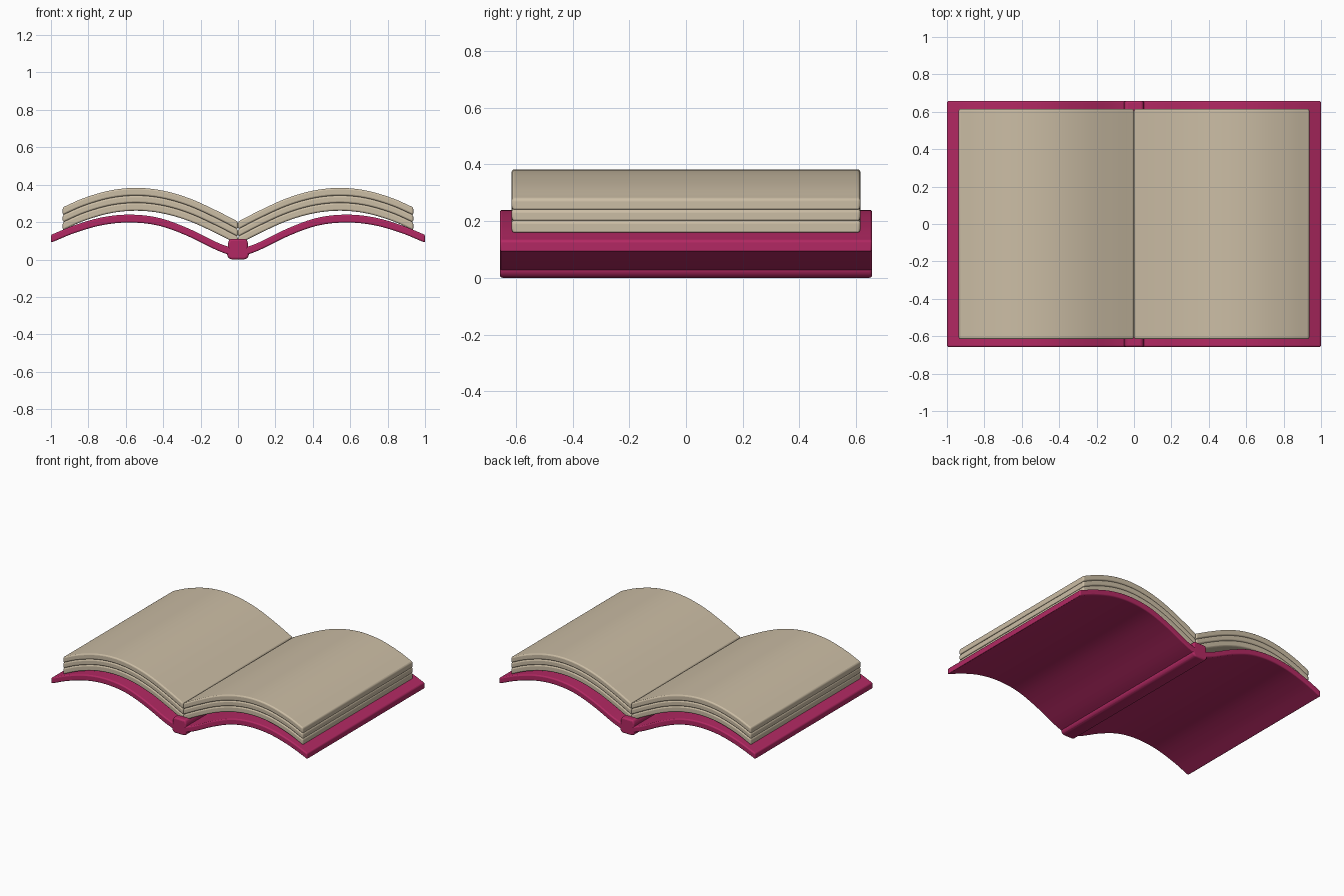
import bpy, bmesh, math

if "Cube" in bpy.data.objects:
    bpy.data.objects.remove(bpy.data.objects["Cube"])


def material(name, rgb):
    m = bpy.data.materials.new(name)
    m.diffuse_color = (*rgb, 1)
    m.use_nodes = True
    m.node_tree.nodes["Principled BSDF"].inputs["Base Color"].default_value = m.diffuse_color
    return m


COVER = material("magenta cover", (0.45, 0.022, 0.125))
PAPER = material("cream paper", (0.60, 0.51, 0.375))


def smooth_curve(pts, steps=6):
    """Catmull-Rom curve through the given (x, z) points."""
    p = [tuple(2 * a - b for a, b in zip(pts[0], pts[1]))] + pts
    p.append(tuple(2 * a - b for a, b in zip(pts[-1], pts[-2])))
    out = []
    for i in range(1, len(p) - 2):
        for s in range(steps):
            t = s / steps
            out.append(tuple(
                0.5 * (2 * b + (c - a) * t + (2 * a - 5 * b + 4 * c - d) * t * t
                       + (3 * b - a - 3 * c + d) * t ** 3)
                for a, b, c, d in zip(*p[i - 1:i + 3])))
    return out + [pts[-1]]


def extrude_y(name, outline, half, mat, bevel):
    """Closed (x, z) outline extruded along y, with rounded edges."""
    bm = bmesh.new()
    rings = [[bm.verts.new((x, y, z)) for x, z in outline] for y in (-half, half)]
    n = len(outline)
    for i in range(n):
        j = (i + 1) % n
        bm.faces.new((rings[0][i], rings[0][j], rings[1][j], rings[1][i]))
    bm.faces.new(rings[0])
    bm.faces.new(rings[1])
    bmesh.ops.recalc_face_normals(bm, faces=bm.faces)
    me = bpy.data.meshes.new(name)
    bm.to_mesh(me)
    bm.free()
    me.materials.append(mat)
    ob = bpy.data.objects.new(name, me)
    bpy.context.collection.objects.link(ob)
    b = ob.modifiers.new("rounded edges", 'BEVEL')
    b.width, b.segments, b.limit_method = bevel, 3, 'ANGLE'
    b.angle_limit = math.radians(25)
    bpy.context.view_layer.objects.active = ob
    ob.select_set(True)
    bpy.ops.object.shade_smooth_by_angle(angle=math.radians(40))
    ob.select_set(False)
    return ob


def slab(name, top, thick, half, mat, bevel, side):
    """Curved sheet hanging a fixed depth below its top curve."""
    outline = top + [(x, z - thick) for x, z in reversed(top)]
    return extrude_y(name, [(side * x, z) for x, z in outline], half, mat, bevel)


cover_top = smooth_curve([(0.03, 0.06), (0.12, 0.095), (0.27, 0.168), (0.42, 0.222),
                          (0.57, 0.24), (0.72, 0.227), (0.87, 0.185), (1.0, 0.132)])
page_top = smooth_curve([(0.001, 0.203), (0.12, 0.264), (0.26, 0.327), (0.40, 0.368),
                         (0.54, 0.383), (0.68, 0.370), (0.82, 0.330), (0.937, 0.279)])

for side, label in ((-1, "left"), (1, "right")):
    # Curved cover board
    slab(label + "_cover", cover_top, 0.042, 0.657, COVER, 0.008, side)
    # Stacked page bundles, the top one slightly thicker
    for i, (drop, thick) in enumerate(((0, 0.041), (0.041, 0.039), (0.08, 0.042))):
        top = [(x, z - drop) for x, z in page_top]
        slab(f"{label}_pages_{i + 1}", top, thick, 0.615, PAPER, 0.009, side)

# Spine with a flared base
half_spine = [(0.038, 0.0), (0.055, 0.012), (0.06, 0.035), (0.052, 0.06),
              (0.055, 0.085), (0.045, 0.11)]
spine = half_spine + [(-x, z) for x, z in reversed(half_spine)]
extrude_y("spine", spine, 0.657, COVER, 0.012)
